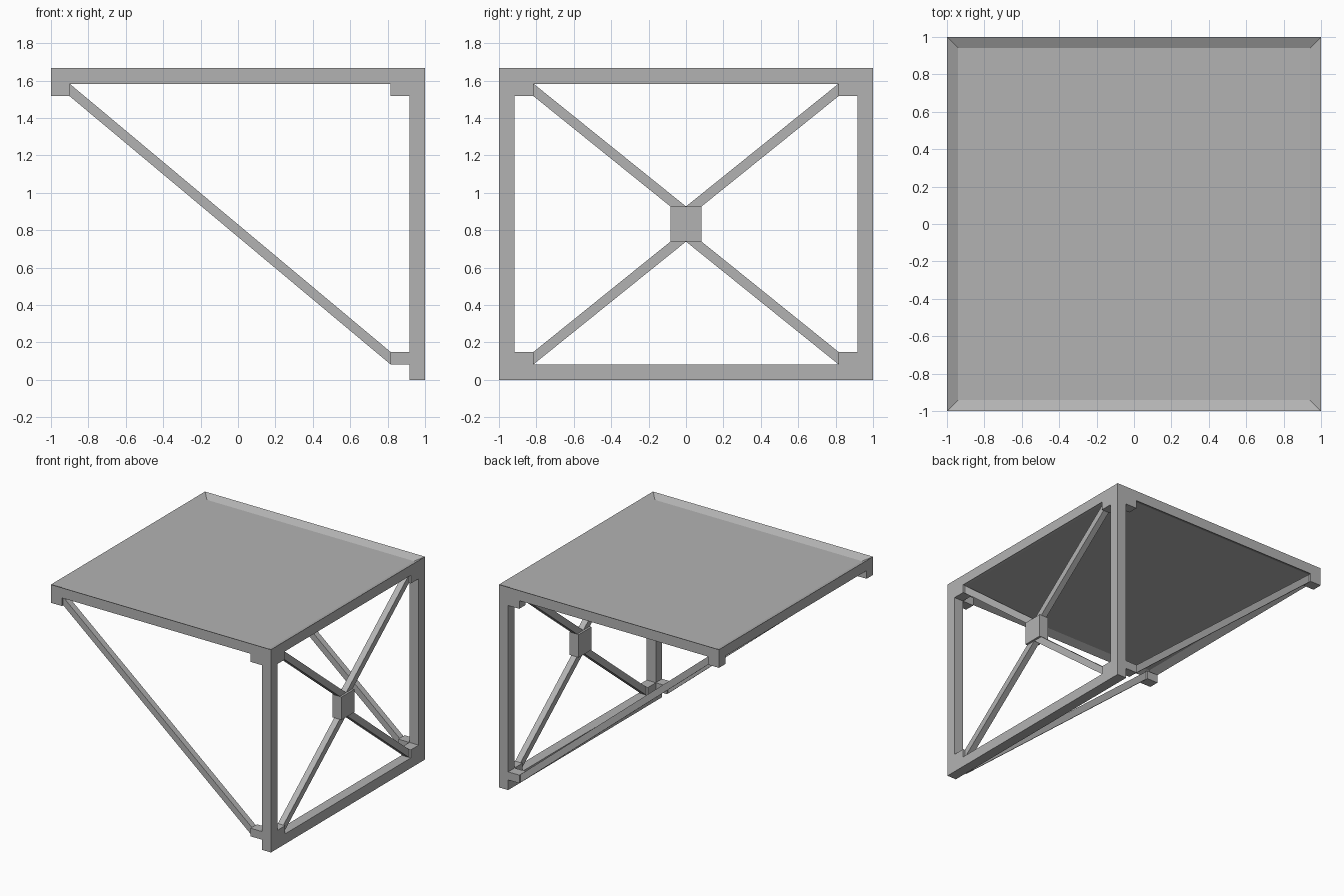
import bpy
import bmesh
from mathutils import Vector

if "Cube" in bpy.data.objects:
    bpy.data.objects.remove(bpy.data.objects["Cube"], do_unlink=True)

T = 1 / 12            # beam thickness
H = 20 * T            # overall height
IN = 1 - T            # inner face of the frame
TIP = 0.815           # inner end of a corner bracket
BR = T * 0.8          # bracket height
UNDER = H - T         # underside of the top frame
GAP = T * 0.2         # brace inset from the frame faces
RECESS = 0.03         # panel depth inside the top frame
STUB = -0.9           # inner end of the free-corner stubs

grey = bpy.data.materials.new("plain grey")
grey.use_nodes = True
colour = (0.45, 0.45, 0.45, 1)
grey.diffuse_color = colour
grey.node_tree.nodes["Principled BSDF"].inputs["Base Color"].default_value = colour


def finish(name, bm):
    bmesh.ops.recalc_face_normals(bm, faces=bm.faces)
    mesh = bpy.data.meshes.new(name)
    bm.to_mesh(mesh)
    bm.free()
    mesh.materials.append(grey)
    obj = bpy.data.objects.new(name, mesh)
    bpy.context.scene.collection.objects.link(obj)
    return obj


def prism(name, outline, axis, lo, hi):
    """Extrude an outline along x or y; its points are (other axis, z)."""
    bm = bmesh.new()
    place = (lambda p: (lo, p[0], p[1])) if axis == "x" else (lambda p: (p[0], lo, p[1]))
    face = bm.faces.new([bm.verts.new(place(p)) for p in outline])
    geom = bmesh.ops.extrude_face_region(bm, geom=[face])["geom"]
    step = Vector((hi - lo, 0, 0) if axis == "x" else (0, hi - lo, 0))
    bmesh.ops.translate(bm, vec=step, verts=[v for v in geom if isinstance(v, bmesh.types.BMVert)])
    return finish(name, bm)


def box(name, x, y, z):
    outline = [(x[0], z[0]), (x[1], z[0]), (x[1], z[1]), (x[0], z[1])]
    return prism(name, outline, "y", *y)


# Top frame with a panel recessed on both faces
bm = bmesh.new()
bmesh.ops.create_cube(bm, size=2)
for v in bm.verts:
    v.co.z = H if v.co.z > 0 else UNDER
bm.normal_update()
for face in [f for f in bm.faces if abs(f.normal.z) > 0.5]:
    push = Vector((0, 0, -RECESS if face.normal.z > 0 else RECESS))
    bmesh.ops.inset_region(bm, faces=[face], thickness=T)
    bmesh.ops.translate(bm, vec=push, verts=face.verts)
finish("top_frame_and_panel", bm)

# Bottom rail and the hub of the cross brace
box("bottom_rail", (IN, 1), (-IN, IN), (0, T))
box("cross_hub", (IN, 1), (-T, T), (H / 2 - 0.094, H / 2 + 0.094))

post_outline = [(1, 0), (1, UNDER), (TIP, UNDER), (TIP, UNDER - BR), (IN, UNDER - BR),
                (IN, T + BR), (TIP, T + BR), (TIP, T), (IN, T), (IN, 0)]
long_brace = [(STUB, UNDER), (TIP, T + BR), (TIP, T), (STUB, UNDER - BR)]

for side, end in ((-1, "front"), (1, "back")):
    # Post with its brackets, free-corner stub and long diagonal
    prism(end + "_post", post_outline, "y", side * IN, side)
    box(end + "_stub", (-1, STUB), (side * IN, side), (UNDER - BR, UNDER))
    prism(end + "_long_brace", long_brace, "y", side * (IN + GAP), side * (1 - GAP))

    # Brackets and cross arms of the braced side, mirrored about mid height
    for up, level in ((1, "upper"), (-1, "lower")):
        def z(height):
            return H / 2 + up * (height - H / 2)
        box(f"{end}_{level}_bracket", (IN, 1), (side * TIP, side * IN),
            (z(UNDER - BR), z(UNDER)))
        top = z(H / 2 + 0.094)
        arm = [(0, top), (side * T, top), (side * TIP, z(UNDER - BR)), (side * TIP, z(UNDER))]
        prism(f"{end}_{level}_cross_arm", arm, "x", IN + GAP, 1 - GAP)
